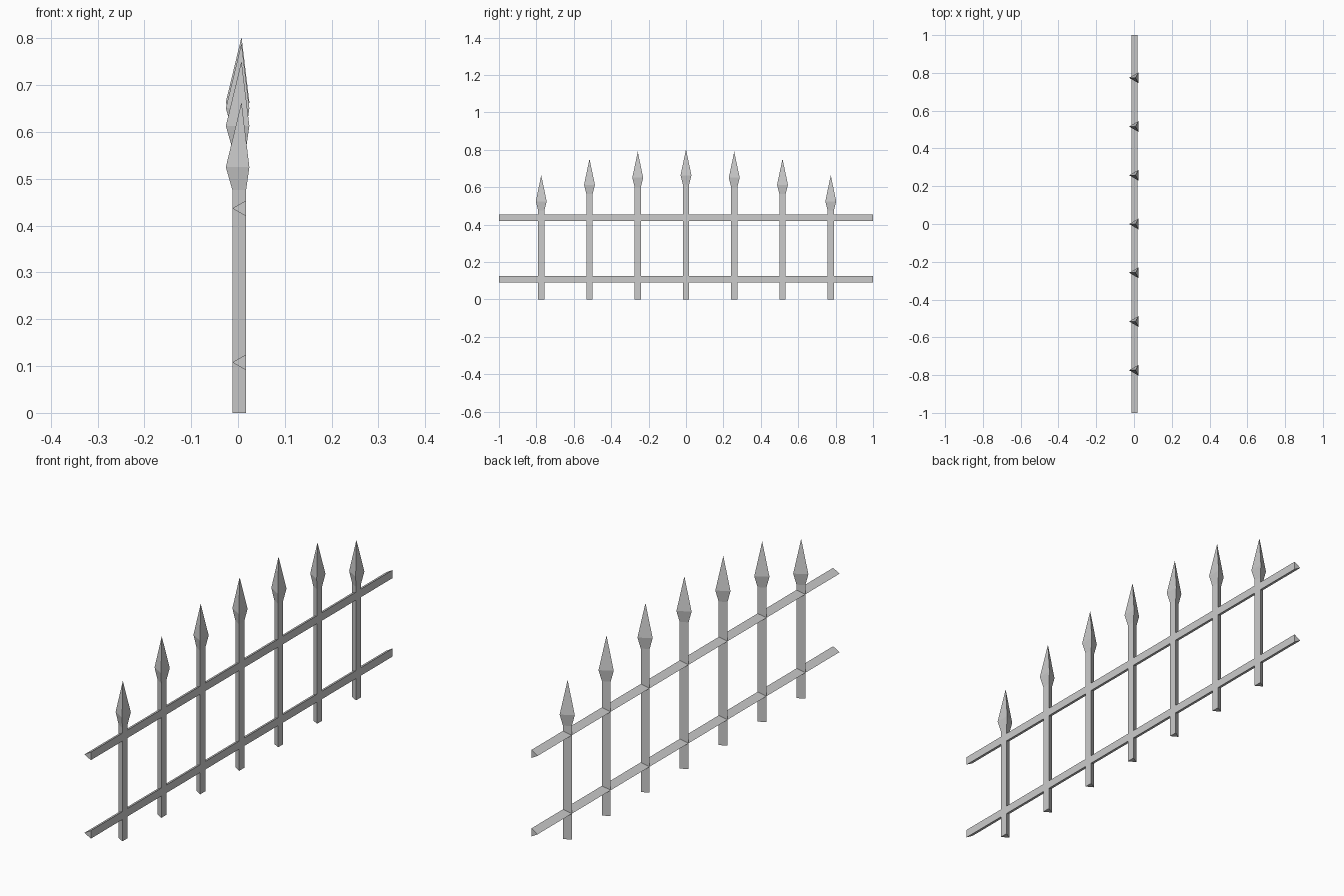
import bpy, bmesh
from math import cos, sin, pi
from mathutils import Vector

if "Cube" in bpy.data.objects:
    bpy.data.objects.remove(bpy.data.objects["Cube"])

CX = 0.0075        # axis of every triangular bar
R = 0.0195         # bar radius
R_HEAD = 0.0335    # widest radius of the spear head


def triangle(r):
    # triangle with its point towards -x and its flat side at +x
    return [(CX + r * cos(pi + i * 2 * pi / 3), r * sin(pi + i * 2 * pi / 3)) for i in range(3)]


def loft(name, rings, tip=None, caps=()):
    bm = bmesh.new()
    loops = [[bm.verts.new(p) for p in ring] for ring in rings]
    for a, b in zip(loops, loops[1:]):
        for i in range(3):
            j = (i + 1) % 3
            bm.faces.new((a[i], a[j], b[j], b[i]))
    if tip:
        t = bm.verts.new(tip)
        for i in range(3):
            bm.faces.new((loops[-1][i], loops[-1][(i + 1) % 3], t))
    for c in caps:
        bm.faces.new(loops[c])
    bmesh.ops.recalc_face_normals(bm, faces=bm.faces)
    me = bpy.data.meshes.new(name)
    bm.to_mesh(me)
    bm.free()
    ob = bpy.data.objects.new(name, me)
    bpy.context.collection.objects.link(ob)
    return ob


# pickets with spear heads, rising in an arch towards the middle
tops = [0.803, 0.79, 0.752, 0.664]
for k in range(-3, 4):
    y, top = k * 0.258, tops[abs(k)]
    profile = [(R, 0), (R, top - 0.188), (R_HEAD, top - 0.139)]
    rings = [[(x, y + dy, z) for x, dy in triangle(r)] for r, z in profile]
    loft("picket", rings, tip=(CX, y, top), caps=(0,))

# two horizontal rails, flush with the pickets
for name, z in (("lower_rail", 0.108), ("upper_rail", 0.437)):
    rings = [[(x, y, z + dz) for x, dz in triangle(R)] for y in (-1, 1)]
    loft(name, rings, caps=(0, 1))
